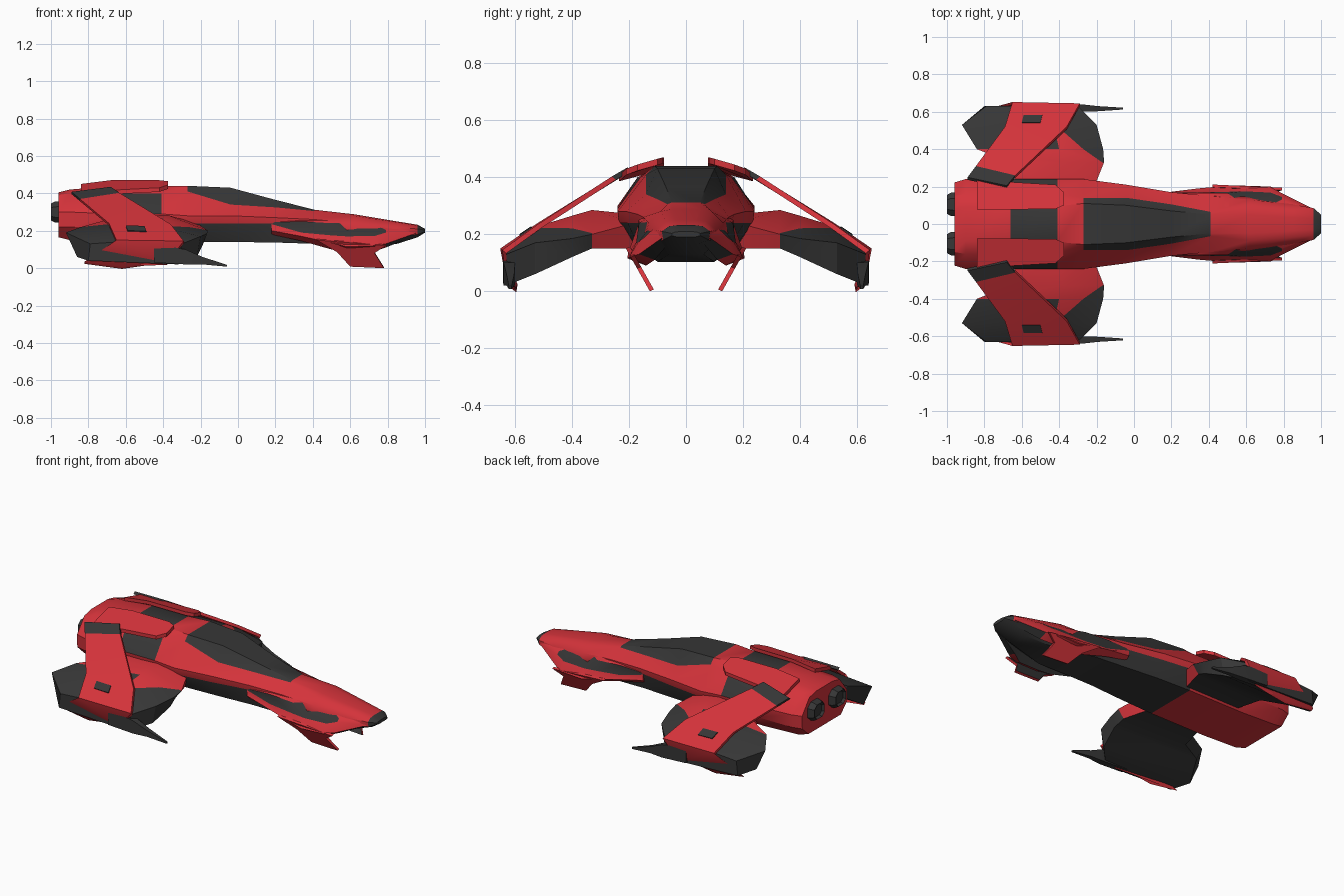
import bpy, bmesh, math
from mathutils import Vector


def material(name, rgb):
    m = bpy.data.materials.new(name)
    m.diffuse_color = (*rgb, 1)
    return m


RED = material("red_paint", (0.66, 0.033, 0.043))
DARK = material("charcoal", (0.037, 0.037, 0.037))


def loft(name, rings, dark=lambda i, j: False, mirror=True, cap_dark=(False, False), angle=30):
    """Skin a list of equal-length 3D rings; dark(i, j) picks the charcoal faces."""
    bm = bmesh.new()
    vs = [[bm.verts.new(p) for p in r] for r in rings]
    n = len(rings[0])
    for i in range(len(rings) - 1):
        for j in range(n):
            k = (j + 1) % n
            f = bm.faces.new((vs[i][j], vs[i][k], vs[i + 1][k], vs[i + 1][j]))
            f.material_index = int(dark(i, j))
    for ring, d in ((vs[0], cap_dark[0]), (vs[-1], cap_dark[1])):
        bm.faces.new(ring).material_index = int(d)
    bmesh.ops.recalc_face_normals(bm, faces=bm.faces)
    me = bpy.data.meshes.new(name)
    bm.to_mesh(me)
    bm.free()
    me.materials.append(RED)
    me.materials.append(DARK)
    ob = bpy.data.objects.new(name, me)
    bpy.context.collection.objects.link(ob)
    bpy.ops.object.select_all(action='DESELECT')
    ob.select_set(True)
    bpy.context.view_layer.objects.active = ob
    bpy.ops.object.shade_smooth_by_angle(angle=math.radians(angle))
    if mirror:
        m = ob.modifiers.new("mirror", 'MIRROR')
        m.use_axis = (False, True, False)
    return ob


def plate(name, pts, offset, dark_first=False, dark_rest=False):
    """Thin slab: an outline and its copy moved by offset."""
    o = Vector(offset)
    return loft(name, [pts, [Vector(p) + o for p in pts]],
                lambda i, j: dark_first, cap_dark=(dark_first, dark_rest))


# Hull: x, then (half width, z) for top, shoulder, side, lower side, bottom
HULL = [
    (-.96, .08, .405, .15, .39, .222, .30, .22, .22, .16, .165),
    (-.90, .09, .42, .16, .40, .24, .30, .235, .22, .17, .15),
    (-.66, .095, .44, .17, .40, .24, .29, .235, .22, .17, .14),
    (-.41, .095, .44, .16, .40, .24, .29, .235, .23, .17, .14),
    (-.27, .11, .44, .14, .41, .24, .28, .235, .24, .17, .14),
    (-.04, .10, .43, .14, .34, .21, .28, .205, .24, .16, .14),
    (.20, .07, .365, .105, .325, .17, .27, .165, .24, .14, .137),
    (.41, .05, .312, .065, .305, .15, .26, .15, .235, .13, .13),
    (.62, .05, .288, .09, .28, .13, .24, .15, .18, .10, .103),
    (.85, .035, .25, .07, .245, .105, .215, .11, .17, .06, .13),
    (.96, .03, .232, .06, .228, .085, .21, .08, .18, .04, .165),
    (1.0, .02, .21, .04, .207, .05, .203, .05, .195, .03, .19),
]


def hull_ring(s):
    half = [(s[0], s[k], s[k + 1]) for k in range(1, 11, 2)]
    return half + [(x, -y, z) for x, y, z in reversed(half)]


def hull_dark(i, j):
    s = min(j, 8 - j)                      # -1 top, 0 shoulder ... 4 bottom
    canopy = 4 <= i <= 6 and s <= 0
    rear_panels = i == 2 and s in (-1, 1)
    belly = i >= 4 and s >= 3
    return canopy or rear_panels or belly or i == 10


loft("hull", [hull_ring(s) for s in HULL], hull_dark, False, (False, True), 35)

# Cheek pods either side of the nose, with a dark leaf-shaped recess
POD = [
    (.18, .14, .26, .167, .245, .168, .235, .17, .20, .15, .18),
    (.34, .12, .275, .166, .25, .168, .19, .19, .17, .15, .145),
    (.50, .09, .28, .165, .24, .172, .175, .204, .135, .145, .10),
    (.58, .07, .278, .11, .245, .175, .17, .205, .115, .14, .09),
    (.73, .06, .262, .10, .232, .168, .172, .20, .12, .14, .09),
    (.79, .05, .25, .13, .205, .145, .19, .165, .13, .11, .11),
    (.96, .04, .23, .07, .21, .075, .205, .08, .19, .05, .18),
]
loft("cheek_pod", [[(s[0], s[k], s[k + 1]) for k in range(1, 11, 2)] for s in POD],
     lambda i, j: (j == 1 and i < 5) or j == 4 or (j == 3 and i == 5))

# Downward nose fins, leaning inward, dark on the inside
FIN = [(.42, .15), (.53, .085), (.60, .008), (.78, 0), (.73, .08), (.79, .12)]
plate("nose_fin", [(x, .127 + z * .56, z) for x, z in FIN], (0, -.014, .006), False, True)

# Drooping wings: y, paint split, then (x, z) for leading low, leading top,
# crest, trailing top, trailing low
WING = [
    (.18, .05, -.24, .15, -.22, .24, -.40, .27, -.62, .27, -.62, .15),
    (.33, .05, -.20, .15, -.16, .20, -.38, .285, -.66, .27, -.66, .15),
    (.40, .45, -.19, .12, -.165, .185, -.40, .265, -.84, .22, -.80, .14),
    (.53, .95, -.22, .06, -.20, .17, -.43, .225, -.92, .19, -.86, .06),
    (.63, .95, -.32, .02, -.30, .13, -.50, .15, -.79, .13, -.80, .04),
]


def wing_ring(s):
    p = [Vector((s[k], s[0], s[k + 1])) for k in range(2, 12, 2)]
    return p[:2] + [p[1].lerp(p[2], s[1])] + p[2:]


def wing_dark(i, j):
    if j == 2:                             # middle of the upper skin
        return False
    if j == 3:                             # rear of the upper skin
        return i >= 2
    return i >= 1 or j == 5


loft("wing", [wing_ring(s) for s in WING], wing_dark, cap_dark=(False, True))

# Diagonal struts from the tail top to the wing tips (rear point, front point)
STRUT = [
    ((-.89, .25, .408), (-.68, .205, .435)),
    ((-.845, .31, .37), (-.635, .26, .403)),
    ((-.69, .52, .24), (-.36, .52, .235)),
    ((-.65, .652, .15), (-.29, .645, .145)),
    ((-.82, .605, .035), (-.38, .63, .03)),
    ((-.62, .61, .008), (-.50, .61, .025)),
]
IN = Vector((0, -.014, -.012))
loft("wing_strut", [[a, b, Vector(b) + IN, Vector(a) + IN] for a, b in STRUT],
     lambda i, j: i == 0, cap_dark=(True, False))

# Dark slot on each strut
plate("strut_slot", [(-.60, .54, .222), (-.50, .54, .220), (-.49, .58, .192), (-.59, .58, .195)],
      (0, .004, .006), True, True)

# Forward prongs on the wing tips: x, y range, z range
PRONG = [(-.45, .60, .642, .03, .13), (-.28, .60, .64, .02, .10),
         (-.19, .603, .63, .02, .06), (-.06, .612, .622, .008, .018)]
loft("wing_prong", [[(x, a, c), (x, b, c), (x, b, d), (x, a, d)] for x, a, b, c, d in PRONG],
     lambda i, j: True, cap_dark=(True, True))

# Raised strakes along the tail top
plate("top_strake", [(-.84, .078, .45), (-.68, .078, .47), (-.42, .08, .47), (-.375, .10, .465),
                     (-.375, .17, .445), (-.42, .21, .43), (-.84, .235, .408)], (0, 0, -.022))

# Engine nozzles: chamfered boxes
BOX = [(1, .5), (.5, 1), (-.5, 1), (-1, .5), (-1, -.5), (-.5, -1), (.5, -1), (1, -.5)]
loft("engine_nozzle", [[(x, .105 + a * r, .30 + b * r * .9) for a, b in BOX]
                       for x, r in ((-.93, .066), (-.98, .062), (-1.0, .05), (-.985, .04))],
     lambda i, j: True, cap_dark=(True, True))
